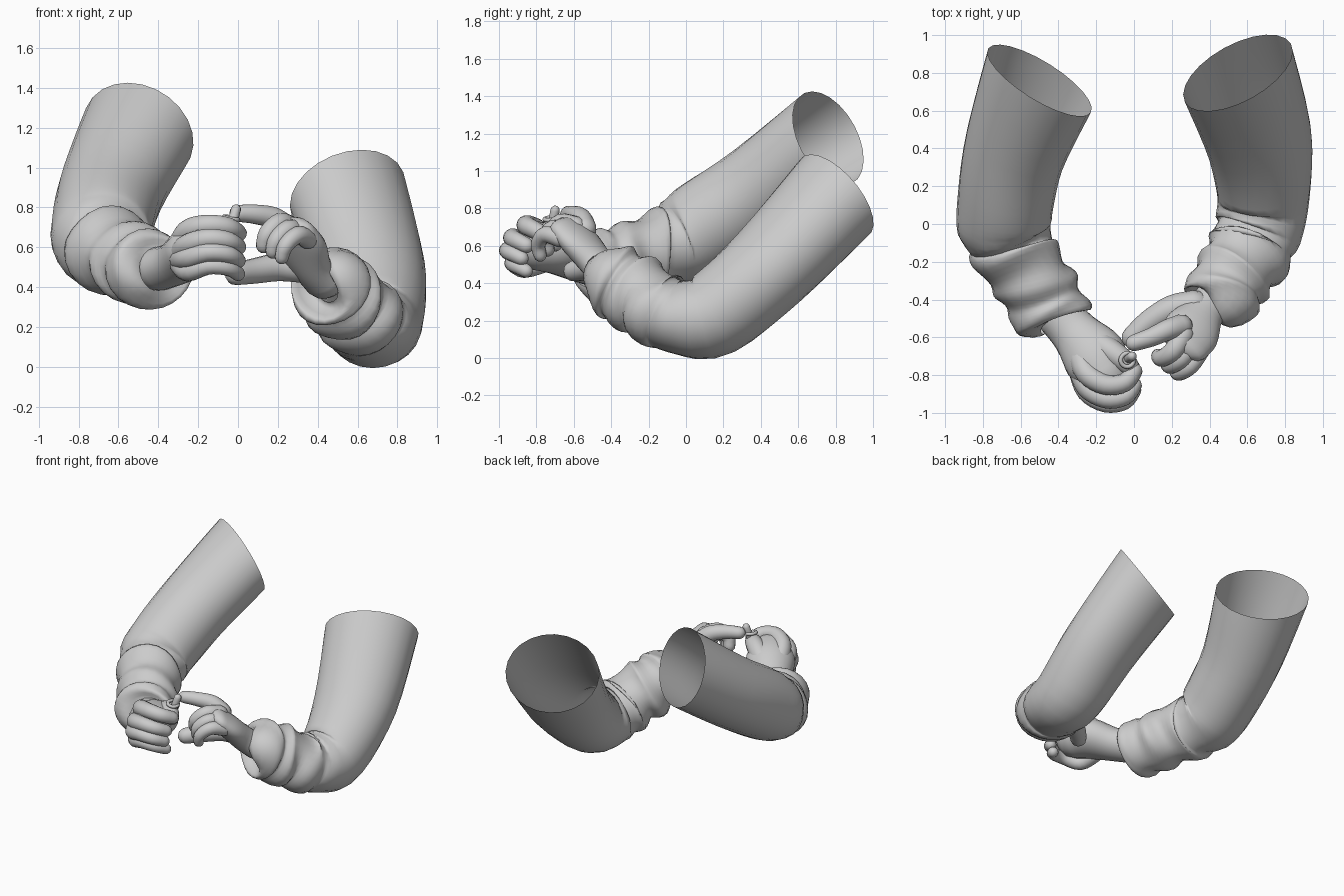
import bpy, bmesh, math
from mathutils import Vector

cube = bpy.data.objects.get("Cube")
if cube:
    bpy.data.objects.remove(cube, do_unlink=True)

grey = bpy.data.materials.new("plain grey")
grey.use_nodes = True
colour = (0.6, 0.6, 0.6, 1)
grey.diffuse_color = colour
grey.node_tree.nodes["Principled BSDF"].inputs["Base Color"].default_value = colour


def resample(stations, steps):
    """Smooth curve through stations of x, y, z, half width, half height."""
    pts = [Vector(s) for s in stations]
    out = []
    for i in range(len(pts) - 1):
        a, b = pts[i], pts[i + 1]
        before = pts[i - 1] if i else a
        after = pts[min(i + 2, len(pts) - 1)]
        for k in range(steps):
            t = k / steps
            m, n = (b - before) / 2, (after - a) / 2
            out.append(a + m * t + (3 * (b - a) - 2 * m - n) * t * t
                       + (2 * (a - b) + m + n) * t ** 3)
    return out + [pts[-1]]


def loft(name, stations, steps=4, sides=24, rim=None, lean=None, caps=True, folds_from=None):
    """Skin elliptical rings along a path, with rounded or open ends."""
    pts = resample(stations, steps)
    centres = [Vector(p[:3]) for p in pts]
    last = len(pts) - 1
    rings = []
    for i, p in enumerate(pts):
        direction = (centres[min(i + 1, last)] - centres[max(i - 1, 0)]).normalized()
        if rim and i < 2 * steps:
            direction = Vector(rim).normalized().lerp(direction, i / (2 * steps)).normalized()
        if lean and i > 2 * steps:
            amount = min(0.5, 0.5 * (i / steps - 2) / 2)
            direction = direction.lerp(Vector(lean).normalized(), amount).normalized()
        rings.append((centres[i], direction, p[3], p[4], i))
    if caps:
        def dome(ring, sign):
            c, d, w, h, i = ring
            return [(c + d * sign * min(w, h) * math.sin(a), d,
                     w * math.cos(a), h * math.cos(a), i) for a in (0.5, 1.0, 1.4)]
        rings = dome(rings[0], -1)[::-1] + rings + dome(rings[-1], 1)
    bm = bmesh.new()
    loops = []
    for c, d, w, h, i in rings:
        side = d.cross(Vector((0, 0, 1))).normalized()
        up = side.cross(d).normalized()
        loop = []
        for k in range(sides):
            a = math.tau * k / sides
            swell, shift = 1, 0
            if folds_from is not None and i > folds_from * steps:
                swell += 0.025 * math.sin(3 * a + i * 0.8)
                shift = 0.012 * math.sin(2 * a + i * 0.35)
            loop.append(bm.verts.new(c + (side * w * math.cos(a) + up * h * math.sin(a)) * swell
                                     + d * shift))
        loops.append(loop)
    for a, b in zip(loops, loops[1:]):
        for k in range(sides):
            n = (k + 1) % sides
            bm.faces.new((a[k], a[n], b[n], b[k]))
    if caps:
        bm.faces.new(loops[0][::-1])
        bm.faces.new(loops[-1])
    bmesh.ops.recalc_face_normals(bm, faces=bm.faces)
    mesh = bpy.data.meshes.new(name)
    bm.to_mesh(mesh)
    bm.free()
    mesh.materials.append(grey)
    mesh.shade_smooth()
    obj = bpy.data.objects.new(name, mesh)
    bpy.context.collection.objects.link(obj)


def finger(name, radius, *joints):
    """Tapered finger through its joints."""
    count = len(joints) - 1
    loft(name, [(*j, radius * (1 - 0.3 * i / count), radius * (1 - 0.3 * i / count))
                for i, j in enumerate(joints)], sides=14)


# Sleeves: open at the shoulder, gathered into folds at the forearm
loft("right_sleeve", [
    (-0.50, 0.76, 1.175, 0.32, 0.27), (-0.63, 0.40, 0.90, 0.275, 0.255),
    (-0.68, 0.12, 0.72, 0.255, 0.25), (-0.685, -0.02, 0.635, 0.25, 0.235),
    (-0.65, -0.11, 0.59, 0.22, 0.20), (-0.635, -0.15, 0.58, 0.235, 0.225),
    (-0.57, -0.25, 0.55, 0.20, 0.19), (-0.52, -0.33, 0.52, 0.225, 0.205),
    (-0.48, -0.40, 0.50, 0.195, 0.185), (-0.45, -0.46, 0.49, 0.215, 0.20),
    (-0.42, -0.51, 0.48, 0.20, 0.18), (-0.41, -0.52, 0.48, 0.10, 0.10)],
    rim=(-0.5, -0.8, -0.38), lean=(0.1, -1, 0.1), caps=False, folds_from=3)
loft("left_sleeve", [
    (0.55, 0.80, 0.865, 0.32, 0.27), (0.665, 0.44, 0.48, 0.285, 0.243),
    (0.685, 0.15, 0.235, 0.245, 0.23), (0.66, -0.02, 0.215, 0.235, 0.20),
    (0.63, -0.10, 0.24, 0.215, 0.195), (0.61, -0.15, 0.26, 0.235, 0.21),
    (0.57, -0.21, 0.31, 0.195, 0.185), (0.53, -0.27, 0.34, 0.22, 0.22),
    (0.49, -0.33, 0.38, 0.185, 0.185), (0.47, -0.37, 0.40, 0.21, 0.21),
    (0.45, -0.42, 0.42, 0.19, 0.18), (0.44, -0.43, 0.42, 0.10, 0.10)],
    rim=(0.4, -0.73, -0.56), caps=False, folds_from=3)

# Right hand: a fist with its fingers fanned and wrapped forwards
loft("right_palm", [
    (-0.40, -0.48, 0.49, 0.12, 0.11), (-0.31, -0.58, 0.52, 0.13, 0.11),
    (-0.21, -0.70, 0.58, 0.17, 0.13), (-0.15, -0.80, 0.60, 0.14, 0.13)])
for i, name in enumerate(("index", "middle", "ring", "little")):
    z = 0.71 - 0.068 * i
    y = -0.95 + 0.025 * (i - 2) ** 2
    finger("right_" + name + "_finger", 0.064 - 0.004 * i,
           (-0.29, y + 0.17, 0.60 - 0.03 * i), (-0.25, y + 0.06, z - 0.03),
           (-0.15, y, z), (-0.05, y + 0.01, z - 0.01),
           (0.0, y + 0.07, z - 0.04))
finger("right_thumb", 0.075, (-0.22, -0.62, 0.59), (-0.13, -0.67, 0.65),
       (-0.06, -0.72, 0.675), (-0.02, -0.76, 0.66))

# Left hand: reaching up and across to pinch
loft("left_palm", [
    (0.43, -0.40, 0.43, 0.11, 0.09), (0.37, -0.47, 0.50, 0.11, 0.085),
    (0.31, -0.56, 0.61, 0.15, 0.08), (0.26, -0.63, 0.69, 0.14, 0.065)])
finger("left_index_finger", 0.062, (0.25, -0.54, 0.69), (0.18, -0.56, 0.745),
       (0.09, -0.60, 0.765), (0.0, -0.63, 0.77))
for i, name in enumerate(("middle", "ring", "little")):
    x, y, z = 0.23 + 0.045 * i, -0.64 - 0.04 * i, 0.72 - 0.03 * i
    finger("left_" + name + "_finger", 0.058 - 0.004 * i, (x + 0.03, y + 0.05, z - 0.02),
           (x - 0.02, y - 0.03, z), (x - 0.08, y - 0.07, z - 0.05),
           (x - 0.10, y - 0.06, z - 0.11))
finger("left_thumb", 0.08, (0.32, -0.43, 0.50), (0.2, -0.45, 0.50),
       (0.08, -0.52, 0.48), (-0.01, -0.60, 0.465))

# Small pin and collar held between the hands
loft("pin", [(-0.04, -0.72, 0.68, 0.025, 0.025), (-0.01, -0.70, 0.79, 0.025, 0.025)],
     sides=12)
bpy.ops.mesh.primitive_torus_add(location=(-0.035, -0.72, 0.745), rotation=(0.1, 0.2, 0),
                                 major_radius=0.036, minor_radius=0.012,
                                 major_segments=20, minor_segments=8)
collar = bpy.context.object
collar.name = "pin_collar"
collar.data.materials.append(grey)
bpy.ops.object.shade_smooth()
